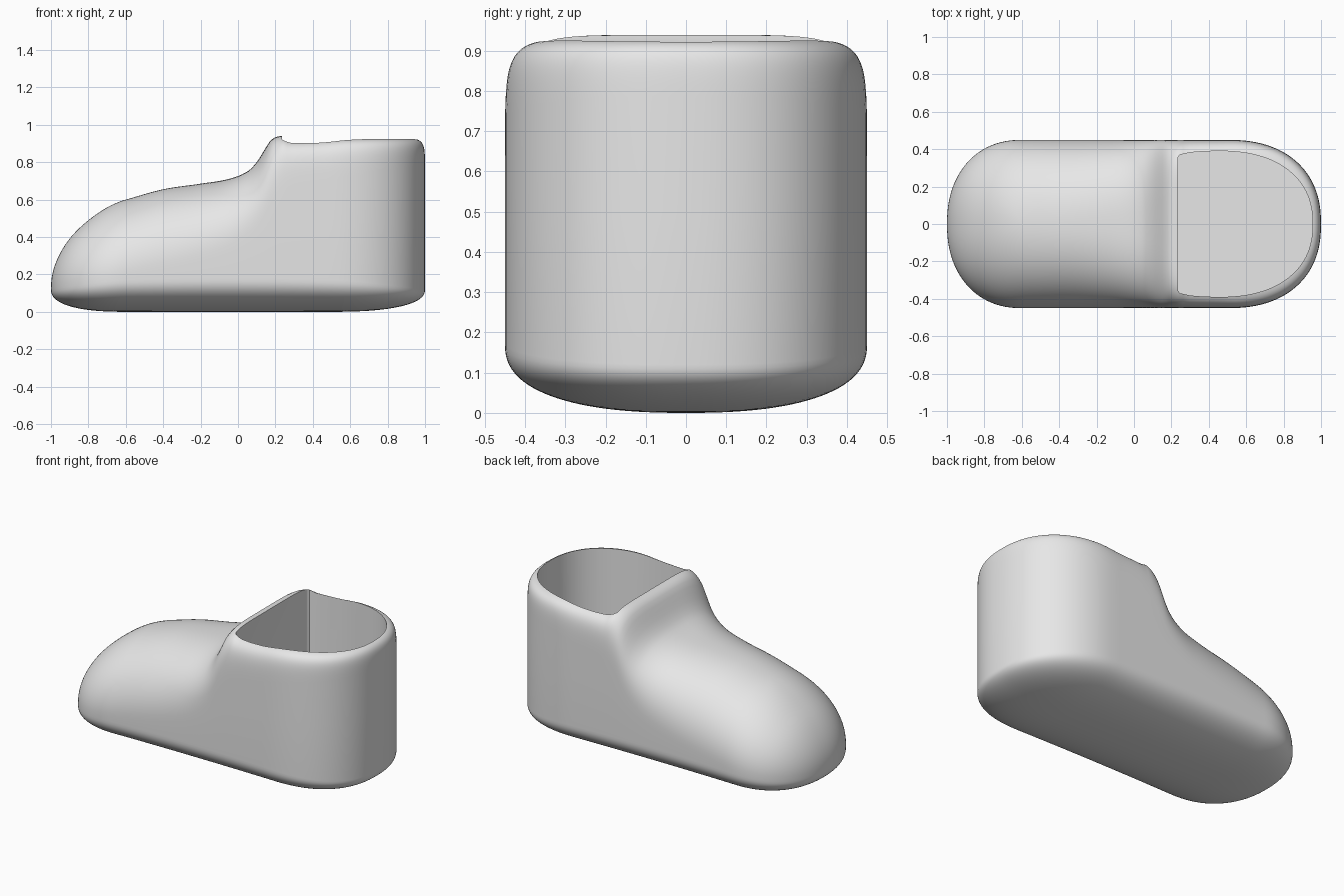
import bpy, bmesh, math

cube = bpy.data.objects.get("Cube")
if cube:
    bpy.data.objects.remove(cube, do_unlink=True)

HALF_WIDTH = 0.45
TOE, HEEL = -0.6, 0.5          # ends of the straight sides
RINGS, ARC, STRAIGHT = 28, 26, 60


def material(name, rgb):
    m = bpy.data.materials.new(name)
    m.use_nodes = True
    m.diffuse_color = (*rgb, 1)
    m.node_tree.nodes["Principled BSDF"].inputs["Base Color"].default_value = (*rgb, 1)
    return m


def curve(pts, x):
    """Smooth interpolation through (x, value) pairs."""
    x = min(max(x, pts[0][0]), pts[-1][0])
    i = max(k for k in range(len(pts) - 1) if pts[k][0] <= x)

    def slope(k):
        a, b = pts[max(k - 1, 0)], pts[min(k + 1, len(pts) - 1)]
        return (b[1] - a[1]) / (b[0] - a[0])
    (x0, v0), (x1, v1) = pts[i], pts[i + 1]
    h = x1 - x0
    t = (x - x0) / h
    return (v0 * (1 + 2 * t) * (1 - t) ** 2 + v1 * t * t * (3 - 2 * t)
            + h * t * (1 - t) * (slope(i) * (1 - t) - slope(i + 1) * t))


def power(v, p):
    return max(v, 0.0) ** p


def quarter(cx, ax, by, n, count):
    """Superellipse quarter from the tip on the x axis to the full width."""
    out = []
    for k in range(count + 1):
        a = math.pi / 2 * k / count
        x = 0 if k == count else power(math.cos(a), 2 / n)
        out.append((cx + ax * x, by * power(math.sin(a), 2 / n)))
    return out


def make_object(name, bm, mat):
    bmesh.ops.remove_doubles(bm, verts=bm.verts, dist=1e-5)
    bmesh.ops.recalc_face_normals(bm, faces=bm.faces)
    mesh = bpy.data.meshes.new(name)
    bm.to_mesh(mesh)
    bm.free()
    mesh.materials.append(mat)
    ob = bpy.data.objects.new(name, mesh)
    bpy.context.collection.objects.link(ob)
    return ob


# Lengthwise curves: crown height, roundness of the crown, top and bottom of the side wall
CROWN = [(-1, .5), (-.9, .525), (-.8, .545), (-.6, .6), (-.4, .655), (-.2, .685),
         (-.05, .71), (.05, .75), (.1, .8), (.15, .88), (.18, .922), (.235, .94),
         (.28, .922), (.4, .92), (.6, .93), (1, .932)]
ROUND = [(-1, 2), (-.6, 2.1), (-.1, 2.5), (.1, 3.5), (.2, 5.5), (.3, 8), (.5, 9), (1, 14)]
WALL_TOP = [(-1, .13), (-.6, .2), (-.1, .3), (.1, .38), (.24, .45), (1, .5)]
WALL_LOW = [(-1, .12), (-.6, .17), (.5, .17), (1, .12)]
SOLE_ROUND = 2.4

grey = material("light grey", (0.8, 0.8, 0.8))

# Plan outline of the shoe, toe to heel, then mirrored
half = quarter(TOE, -(1 + TOE), HALF_WIDTH, 2.2, ARC)
half += [(TOE + (HEEL - TOE) * k / STRAIGHT, HALF_WIDTH) for k in range(1, STRAIGHT)]
half += quarter(HEEL, 1 - HEEL, HALF_WIDTH, 2.3, ARC)[::-1]
outline = half + [(x, -y) for x, y in half[-2:0:-1]]

# Shoe body: rings grow from the spine to the outline over the top, then return below
bm = bmesh.new()
rings = []
for side in ("crown", "sole"):
    for k in range(RINGS + 1):
        step = k if side == "crown" else RINGS - k
        a = math.pi / 2 * step / RINGS
        ring = []
        for ox, oy in outline:
            n = curve(ROUND, ox) if side == "crown" else SOLE_ROUND
            s = power(math.sin(a), 2 / n)
            c = 0 if step == RINGS else power(math.cos(a), 2 / n)
            spine = min(max(ox, TOE), HEEL)
            x = spine + s * (ox - spine)
            if side == "crown":
                base = curve(WALL_TOP, ox)
                z = base + (curve(CROWN, x) - base) * c
            else:
                z = curve(WALL_LOW, ox) * (1 - c)
            ring.append(bm.verts.new((x, s * oy, z)))
        rings.append(ring)
for r0, r1 in zip(rings, rings[1:]):
    for i in range(len(outline)):
        j = (i + 1) % len(outline)
        bm.faces.new((r0[i], r0[j], r1[j], r1[i]))
shoe = make_object("shoe_body", bm, grey)

# Foot opening: a D-shaped prism cut down to the insole
rim = [(0.235, 0.355), (0.245, 0.37), (0.3, 0.382), (0.37, 0.388)]
rim += quarter(0.45, 0.505, 0.39, 2.3, ARC)[::-1]
rim += [(x, -y) for x, y in rim[-2::-1]]
bm = bmesh.new()
floor = bm.faces.new([bm.verts.new((x, y, 0.1)) for x, y in rim])
top = bmesh.ops.extrude_face_region(bm, geom=[floor])
bmesh.ops.translate(bm, vec=(0, 0, 1.1),
                    verts=[v for v in top["geom"] if isinstance(v, bmesh.types.BMVert)])
cutter = make_object("opening_cutter", bm, grey)
cutter.hide_render = True

cut = shoe.modifiers.new("opening", "BOOLEAN")
cut.operation = "DIFFERENCE"
cut.solver = "EXACT"
cut.object = cutter
bpy.ops.object.select_all(action="DESELECT")
shoe.select_set(True)
bpy.context.view_layer.objects.active = shoe
bpy.ops.object.modifier_apply(modifier=cut.name)
bpy.data.objects.remove(cutter, do_unlink=True)
bpy.ops.object.shade_smooth_by_angle(angle=math.radians(35))
